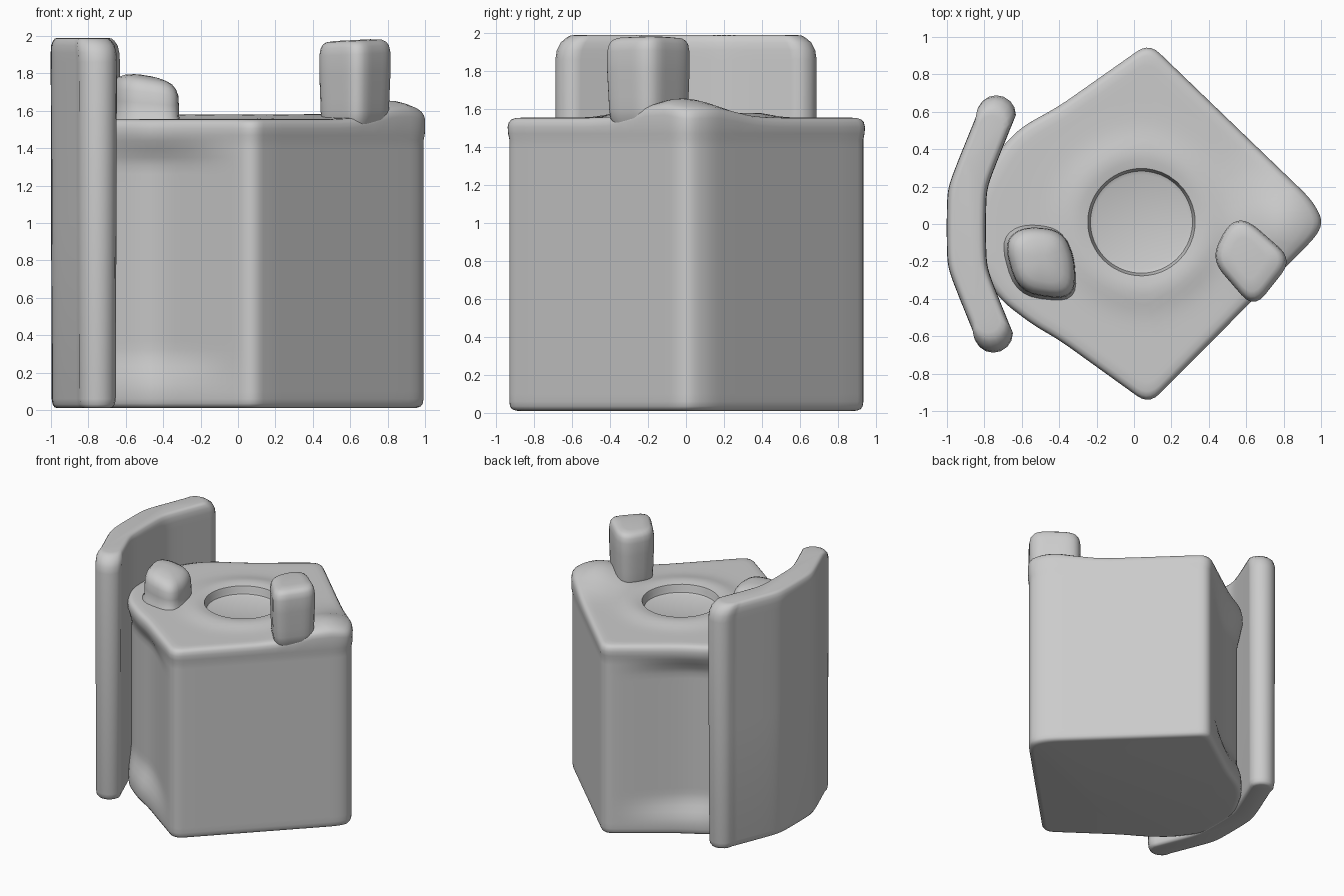
import bpy, bmesh
from math import sin, cos, pi, exp, hypot, sqrt

if "Cube" in bpy.data.objects:
    bpy.data.objects.remove(bpy.data.objects["Cube"])


def loft(name, rings):
    """Skin a stack of equal-length closed rings and cap both ends."""
    bm = bmesh.new()
    vs = [[bm.verts.new(p) for p in ring] for ring in rings]
    n = len(vs[0])
    for a, b in zip(vs, vs[1:]):
        for i in range(n):
            j = (i + 1) % n
            bm.faces.new((a[i], a[j], b[j], b[i]))
    bm.faces.new(vs[0][::-1])
    bm.faces.new(vs[-1])
    bmesh.ops.recalc_face_normals(bm, faces=bm.faces)
    me = bpy.data.meshes.new(name)
    bm.to_mesh(me)
    bm.free()
    ob = bpy.data.objects.new(name, me)
    bpy.context.collection.objects.link(ob)
    bpy.ops.object.select_all(action='DESELECT')
    ob.select_set(True)
    bpy.context.view_layer.objects.active = ob
    bpy.ops.object.shade_smooth_by_angle(angle=0.7)
    return ob


def rounded(poly, r, k):
    """Polygon with curved corners and k in-between points per edge."""
    corners, n = [], len(poly)
    for i, (x, y) in enumerate(poly):
        ends = []
        for qx, qy in (poly[i - 1], poly[(i + 1) % n]):
            d = hypot(qx - x, qy - y)
            f = min(r, d * 0.45) / d
            ends.append((x + (qx - x) * f, y + (qy - y) * f))
        (ax, ay), (bx, by) = ends
        corners.append([((1-t)**2*ax + 2*t*(1-t)*x + t*t*bx,
                         (1-t)**2*ay + 2*t*(1-t)*y + t*t*by)
                        for t in (0, .2, .4, .6, .8, 1)])
    out = []
    for i, c in enumerate(corners):
        (ax, ay), (bx, by) = c[-1], corners[(i + 1) % n][0]
        out += c + [(ax + (bx - ax) * j / (k + 1), ay + (by - ay) * j / (k + 1))
                    for j in range(1, k + 1)]
    return out


def smooth(a, b, x):
    t = max(0, min(1, (x - a) / (b - a)))
    return t * t * (3 - 2 * t)


# Body: five-sided block, recessed towards the panel, with a round socket on top
CX, CY, R = 0.04, 0.01, 0.287
outline = rounded([(.08, -.965), (.98, -.06), (1.01, .02), (.95, .13), (.08, .968),
                   (-.4, .63), (-.6, .52), (-.71, .41), (-.86, .15), (-.86, -.2),
                   (-.71, -.41), (-.54, -.54), (-.4, -.62)], 0.08, 7)


def top_z(x, y):
    mound = 0.1 * exp(-((x - .8) / .22) ** 2 - ((y + .02) / .26) ** 2)
    lip = 0.025 * exp(-((hypot(x - CX, y - CY) - .36) / .1) ** 2)
    return 1.555 + mound + lip


def side_ring(z, inset):
    s = 1 - inset / 0.75
    w = smooth(.1, .32, z) * (1 - smooth(1.3, 1.47, z))
    ring = []
    for x, y in outline:
        x, y = CX + (x - CX) * s, CY + (y - CY) * s
        y *= 1 - 0.13 * w * smooth(.05, -.5, x)
        ring.append((x, y, z))
    return ring


rings = [side_ring(z, d) for z, d in
         [(.01, .05), (.012, .034), (.02, .018), (.035, .01), (.06, .007)]]
rings += [side_ring(.1 + 1.34 * i / 30, .007) for i in range(31)]
rings.append(side_ring(1.47, .002))
for d, drop in [(0, .05), (.005, .025), (.016, .01), (.035, .002)]:
    rings.append([(x, y, top_z(x, y) - drop) for x, y, _ in side_ring(1.5, d)])
edge = side_ring(1.5, .035)
circle = []
for x, y, _ in edge:
    d = hypot(x - CX, y - CY)
    circle.append((CX + (x - CX) / d * R, CY + (y - CY) / d * R))
for i in range(1, 13):
    t = i / 12
    ring = []
    for (x, y, _), (u, v) in zip(edge, circle):
        px, py = x + (u - x) * t, y + (v - y) * t
        ring.append((px, py, top_z(px, py)))
    rings.append(ring)
for f, z in [(.985, 1.555), (.97, 1.53), (.95, 1.51), (.88, 1.502)]:
    rings.append([(CX + (x - CX) * f, CY + (y - CY) * f, z) for x, y in circle])
loft("body", rings)


# Tall bent panel on the left side
def panel_ring(z, half, t):
    def mid(y):
        a = abs(y + .02) - .21
        return -.898 + .41 * (a + sqrt(a * a + .003)) / 2
    ys = [-1 + i / 20 for i in range(41)]
    span = half - t / 2
    ring = [(mid(y * span) + t / 2, y * span, z) for y in ys]
    for i in range(1, 8):
        a = pi * i / 8
        ring.append((mid(span) + cos(a) * t / 2, span + sin(a) * t / 2, z))
    ring += [(mid(y * span) - t / 2, y * span, z) for y in ys[::-1]]
    for i in range(1, 8):
        a = pi + pi * i / 8
        ring.append((mid(-span) + cos(a) * t / 2, -span + sin(a) * t / 2, z))
    return ring


loft("side_panel", [panel_ring(*p) for p in [
    (.01, .65, .14), (.015, .665, .17), (.03, .675, .19), (.06, .68, .2),
    (1.0, .685, .205), (1.86, .688, .21), (1.91, .68, .21), (1.95, .66, .205),
    (1.975, .63, .185), (1.986, .61, .165), (1.99, .58, .13)]])


# Two posts standing on the top
def post(name, poly, r, levels, slope):
    pts = rounded(poly, r, 4)
    cx = sum(p[0] for p in pts) / len(pts)
    cy = sum(p[1] for p in pts) / len(pts)
    z0, z1 = levels[0][0], levels[-1][0]
    loft(name, [[(cx + (x - cx) * s, cy + (y - cy) * s,
                  z + slope * (x - cx) * s * (z - z0) / (z1 - z0)) for x, y in pts]
                for z, s in levels])


post("short_post", [(-.7, -.1), (-.62, -.37), (-.32, -.41), (-.31, -.2), (-.38, -.03), (-.6, -.01)],
     .12, [(1.5, 1.1), (1.55, 1.08), (1.575, 1.0), (1.64, .99), (1.7, .97), (1.735, .9),
           (1.76, .78), (1.775, .6), (1.785, .35), (1.788, .15)], -.16)
post("tall_post", [(.41, -.19), (.5, 0), (.6, .03), (.85, -.19), (.64, -.455)],
     .1, [(1.45, .7), (1.5, .8), (1.55, .93), (1.6, .96), (1.66, .97), (1.8, 1.0), (1.9, 1.0),
          (1.94, .96), (1.96, .89), (1.972, .78), (1.977, .5)], .05)
